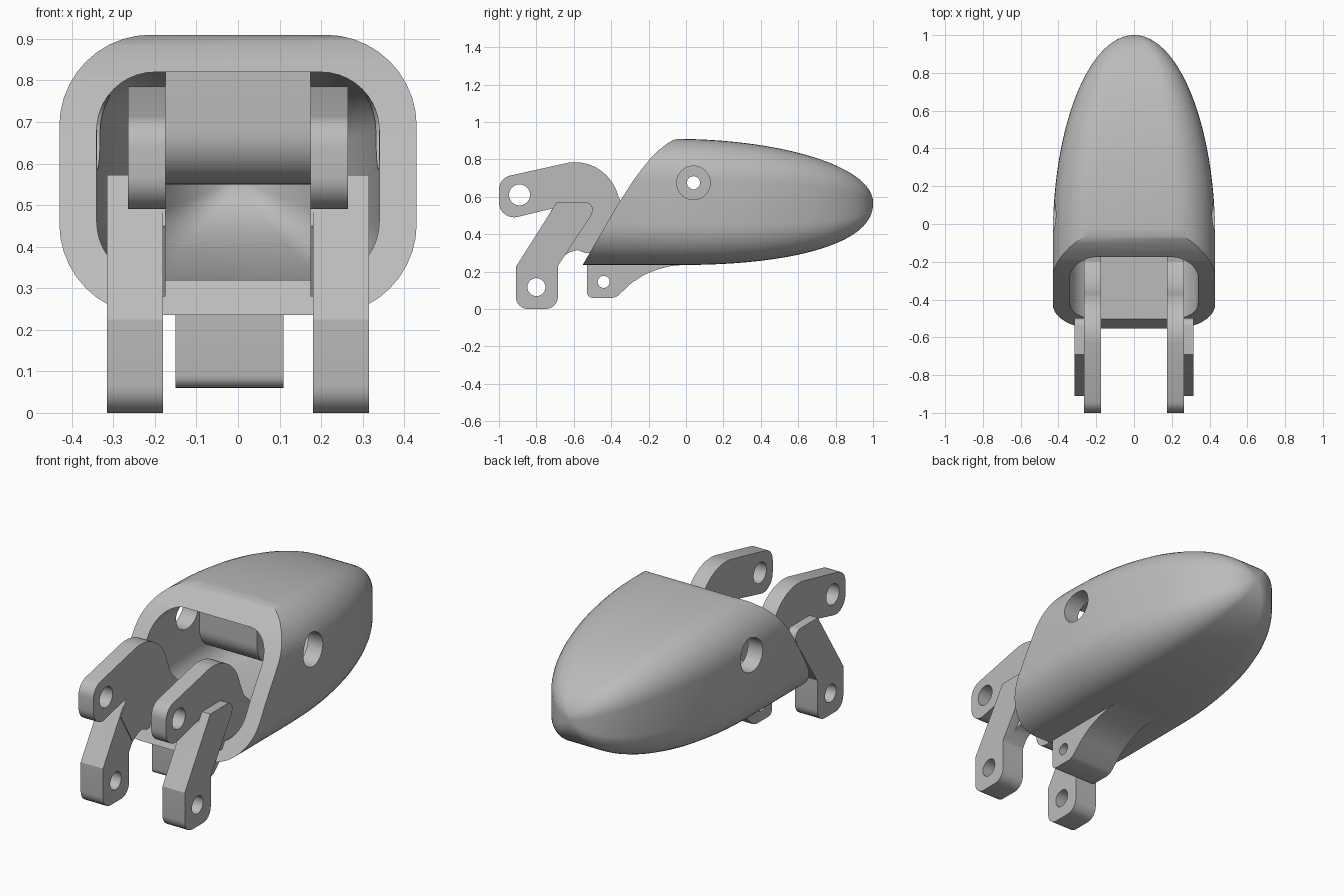
import bpy, bmesh, math

if "Cube" in bpy.data.objects:
    bpy.data.objects.remove(bpy.data.objects["Cube"])

mat = bpy.data.materials.new("plain grey")
mat.diffuse_color = (0.5, 0.5, 0.5, 1)
mat.use_nodes = True
mat.node_tree.nodes["Principled BSDF"].inputs["Base Color"].default_value = mat.diffuse_color


def make(name, bm):
    bmesh.ops.recalc_face_normals(bm, faces=bm.faces[:])
    me = bpy.data.meshes.new(name)
    bm.to_mesh(me)
    bm.free()
    me.materials.append(mat)
    ob = bpy.data.objects.new(name, me)
    bpy.context.collection.objects.link(ob)
    return ob


def prism(name, pts, x0, x1):
    """Extrude a (y, z) outline along x."""
    bm = bmesh.new()
    a = [bm.verts.new((x0, y, z)) for y, z in pts]
    b = [bm.verts.new((x1, y, z)) for y, z in pts]
    bm.faces.new(a)
    bm.faces.new(b[::-1])
    n = len(pts)
    for i in range(n):
        bm.faces.new((a[i], a[(i + 1) % n], b[(i + 1) % n], b[i]))
    return make(name, bm)


def arc(cy, cz, r, a0, a1, n=10):
    out = []
    for i in range(n + 1):
        a = math.radians(a0 + (a1 - a0) * i / n)
        out.append((cy + r * math.cos(a), cz + r * math.sin(a)))
    return out


def rod(name, y, z, r, x0=-1, x1=1):
    return prism(name, arc(y, z, r, 0, 352.5, 47), x0, x1)


def loft(name, y_start, y0, y1, w, zc, up, down, rad):
    """Bullet-shaped body: rounded rectangles shrinking to a nose."""
    bm = bmesh.new()
    steps = 36
    sections = [(y_start, 0)]
    sections += [(y0 + (y1 - y0) * math.sin(math.pi / 2 * i / steps),
                  math.sin(math.pi / 2 * i / steps)) for i in range(steps)]
    rings = []
    for y, t in sections:
        sw = w * math.sqrt(1 - t * t)
        top = zc + up * math.sqrt(1 - t * t)
        bot = zc - down * (1 - t ** 2.3) ** (1 / 2.3)
        r = min(rad * sw / w, (top - bot) * 0.47)
        ring = []
        for cx, cz, a in ((sw - r, top - r, 0), (r - sw, top - r, 90),
                          (r - sw, bot + r, 180), (sw - r, bot + r, 270)):
            ring += [bm.verts.new((x, y, z)) for x, z in arc(cx, cz, r, a, a + 90)]
        rings.append(ring)
    n = len(rings[0])
    for p, q in zip(rings, rings[1:]):
        for i in range(n):
            bm.faces.new((p[i], p[(i + 1) % n], q[(i + 1) % n], q[i]))
    bm.faces.new(rings[0])
    tip = bm.verts.new((0, y1, zc))
    for i in range(n):
        bm.faces.new((rings[-1][i], rings[-1][(i + 1) % n], tip))
    return make(name, bm)


def boolean(ob, other, op='DIFFERENCE'):
    m = ob.modifiers.new("bool", 'BOOLEAN')
    m.operation, m.object, m.solver = op, other, 'EXACT'
    bpy.context.view_layer.objects.active = ob
    bpy.ops.object.modifier_apply(modifier=m.name)
    bpy.data.objects.remove(other)


def smooth(ob):
    bpy.ops.object.select_all(action='DESELECT')
    ob.select_set(True)
    bpy.context.view_layer.objects.active = ob
    bpy.ops.object.shade_smooth_by_angle(angle=math.radians(30))


# hollow shell with slanted mouth and side holes
shell = loft("shell", -0.7, -0.07, 1.0, 0.43, 0.57, 0.34, 0.335, 0.22)
boolean(shell, loft("cavity", -0.9, -0.07, 0.85, 0.34, 0.57, 0.25, 0.25, 0.14))
mouth = [(-0.57, 0.2), (-0.55, 0.24), (-0.46, 0.395), (-0.37, 0.55), (-0.28, 0.69),
         (-0.235, 0.75), (-0.19, 0.805), (-0.145, 0.85), (-0.1, 0.885), (-0.07, 0.902),
         (-0.04, 0.911), (-0.04, 1.2), (-1.2, 1.2), (-1.2, 0.2)]
boolean(shell, prism("mouth_cutter", mouth, -1, 1))
boolean(shell, rod("side_hole_cutter", 0.04, 0.675, 0.09))

# hinge barrel hanging from the roof inside the shell
barrel = rod("hinge_barrel", 0.04, 0.675, 0.125, -0.175, 0.175)
web = [(-0.085, 0.675), (0.165, 0.675), (0.165, 0.84), (-0.085, 0.84)]
boolean(barrel, prism("web", web, -0.175, 0.175), 'UNION')
boolean(barrel, rod("pin_cutter", 0.04, 0.675, 0.035))

# lug under the shell
lug_pts = [(-0.53, 0.26), (-0.53, 0.09)] + arc(-0.5, 0.09, 0.03, 180, 270, 5)[1:] + \
          [(-0.39, 0.06), (-0.365, 0.07), (-0.29, 0.14), (-0.22, 0.185), (-0.15, 0.212),
           (-0.08, 0.23), (0, 0.237), (0, 0.26)]
lug = prism("bottom_lug", lug_pts, -0.15, 0.11)
boolean(lug, rod("lug_cutter", -0.44, 0.145, 0.032))

# paired links: inner plate with upper eye, thicker leg with lower eye
plate_pts = arc(-0.925, 0.64, 0.075, 180, 103, 6) + [(-0.63, 0.782)] + \
            arc(-0.595, 0.545, 0.24, 92, 15, 12) + \
            [(-0.33, 0.53), (-0.26, 0.46), (-0.2, 0.42), (-0.15, 0.3), (-0.54, 0.3),
             (-0.58, 0.315), (-0.62, 0.305), (-0.66, 0.28), (-0.76, 0.45),
             (-0.715, 0.537)] + arc(-0.92, 0.57, 0.08, 285, 180, 8)
leg_pts = arc(-0.845, 0.065, 0.065, 180, 270, 6) + arc(-0.75, 0.065, 0.065, 270, 360, 6) + \
          [(-0.685, 0.23), (-0.51, 0.495)] + arc(-0.54, 0.53, 0.042, -30, 90, 8) + \
          [(-0.69, 0.572), (-0.91, 0.225)]
links = []
for side, s in (("right", 1), ("left", -1)):
    link = prism(side + "_link", plate_pts, s * 0.175, s * 0.265)
    boolean(link, prism("leg", leg_pts, s * 0.18, s * 0.315), 'UNION')
    boolean(link, rod("upper_eye_cutter", -0.89, 0.61, 0.056))
    boolean(link, rod("lower_eye_cutter", -0.8, 0.117, 0.048))
    links.append(link)

for ob in [shell, barrel, lug] + links:
    smooth(ob)
